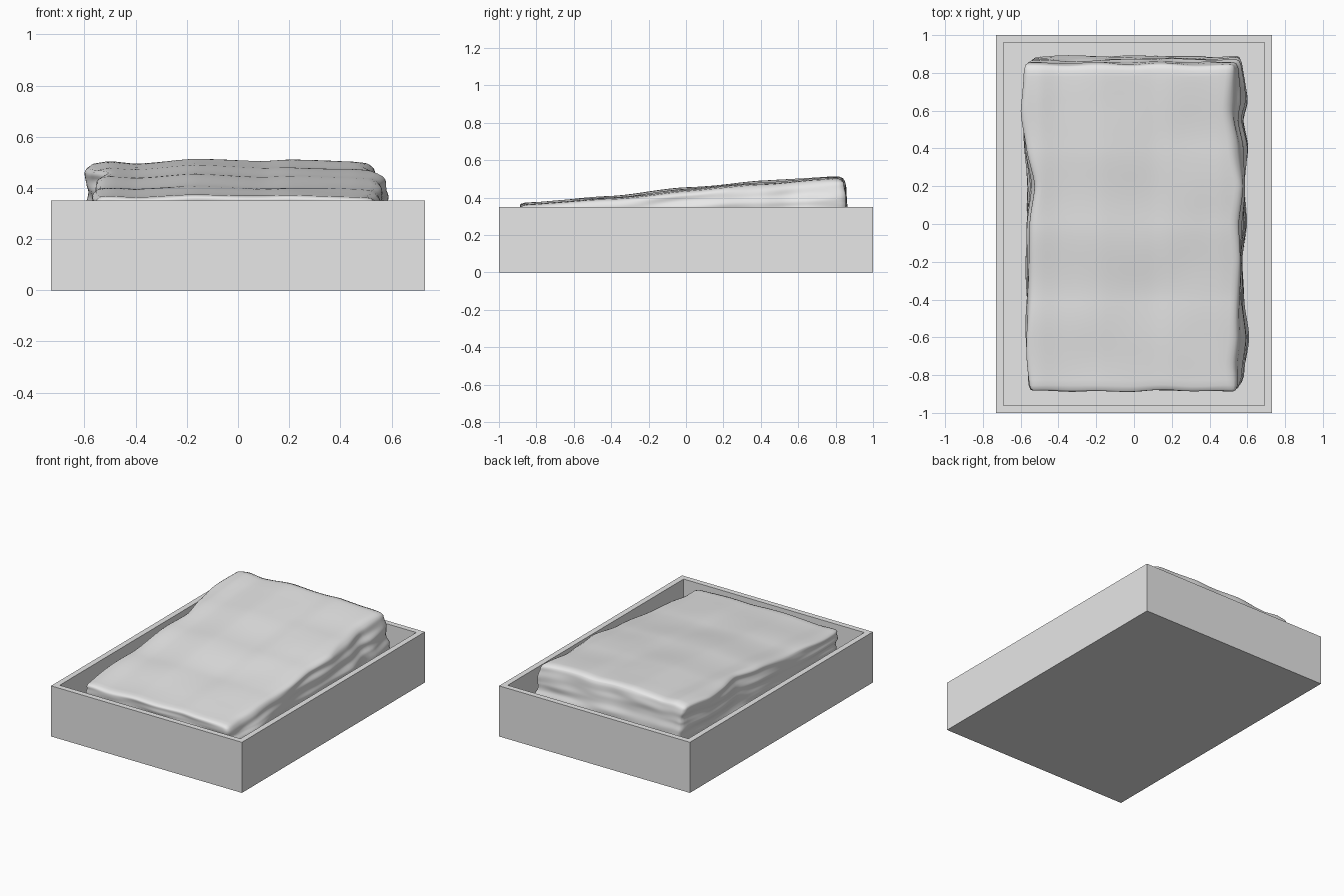
import bpy, bmesh, math
from mathutils import Vector, noise

if "Cube" in bpy.data.objects:
    bpy.data.objects.remove(bpy.data.objects["Cube"])

stone = bpy.data.materials.new("light grey")
stone.diffuse_color = (0.8, 0.8, 0.8, 1)
stone.use_nodes = True
stone.node_tree.nodes["Principled BSDF"].inputs["Base Color"].default_value = stone.diffuse_color


def add_object(name, bm):
    mesh = bpy.data.meshes.new(name)
    bm.normal_update()
    bm.to_mesh(mesh)
    bm.free()
    mesh.materials.append(stone)
    obj = bpy.data.objects.new(name, mesh)
    bpy.context.collection.objects.link(obj)
    return obj


def lerp(a, b, t):
    return a + (b - a) * t


def curve(points, s):
    """Smooth interpolation through (position, value) pairs."""
    if s <= points[0][0]:
        return points[0][1]
    for (a, va), (b, vb) in zip(points, points[1:]):
        if s <= b:
            t = (s - a) / (b - a)
            return lerp(va, vb, lerp(t, t * t * (3 - 2 * t), 0.5))
    return points[-1][1]


# Tray: box with its top face inset and pushed down to a thin floor
HX, HY, H, WALL, FLOOR = 0.73, 1.0, 0.35, 0.055, 0.055
bm = bmesh.new()
bmesh.ops.create_cube(bm, size=1)
for v in bm.verts:
    v.co = Vector((v.co.x * 2 * HX, v.co.y * 2 * HY, (v.co.z + 0.5) * H))
bm.normal_update()
top = max(bm.faces, key=lambda f: f.calc_center_median().z)
bmesh.ops.inset_region(bm, faces=[top], thickness=WALL)
ret = bmesh.ops.extrude_discrete_faces(bm, faces=[top])
for v in ret["faces"][0].verts:
    v.co.z = FLOOR
add_object("tray", bm)

# Slab outlines: x of each side against y, at the top edge and at the foot
LEFT_TOP = [(-.88, -.555), (-.6, -.57), (-.2, -.56), (0, -.555), (.2, -.525),
            (.4, -.57), (.6, -.6), (.84, -.585)]
LEFT_FOOT = [(-.88, -.54), (-.4, -.56), (-.2, -.57), (.2, -.56), (.45, -.575),
             (.6, -.57), (.9, -.54)]
RIGHT_TOP = [(-.88, .535), (-.75, .52), (-.6, .54), (-.2, .56), (0, .54),
             (.2, .575), (.4, .54), (.6, .505), (.84, .53)]
RIGHT_FOOT = [(-.88, .55), (-.8, .58), (-.6, .605), (-.4, .58), (-.2, .57),
              (0, .59), (.2, .58), (.4, .605), (.55, .575), (.65, .6), (.9, .56)]
# Height of the sloping top along y, and its ripple across x
TOP_Z = [(-.88, .372), (-.4, .405), (0, .45), (.4, .485), (.8, .513), (.86, .51)]
RIPPLE = [(-.58, -.02), (-.5, -.008), (-.4, -.016), (-.17, .004), (.1, -.008),
          (.2, -.003), (.45, -.012), (.55, -.022)]

# Slab: dense box, rounded edges, then bent to the outlines with layered sides
HALF, R = Vector((0.57, 0.87, 0.2)), 0.026
bm = bmesh.new()
bmesh.ops.create_cube(bm, size=2)
bmesh.ops.subdivide_edges(bm, edges=bm.edges[:], cuts=55, use_grid_fill=True)
for v in bm.verts:
    p = Vector([v.co[i] * HALF[i] for i in range(3)])
    core = Vector([max(-HALF[i] + R, min(HALF[i] - R, p[i])) for i in range(3)])
    d = p - core
    if d.length > R:
        p = core + d.normalized() * R
    u, w, t = [(p[i] / HALF[i] + 1) / 2 for i in range(3)]
    strata = noise.noise(Vector((p.x * 3, p.y * 3, p.z * 22)))
    ends = noise.noise(Vector((p.x * 5, 7.3, p.z * 9)))
    y = lerp(lerp(-.865, -.885, t) + ends * .01,
             lerp(.89, .845, t) + ends * .012, w)
    left = lerp(curve(LEFT_FOOT, y), curve(LEFT_TOP, y), t * t)
    right = lerp(curve(RIGHT_FOOT, y), curve(RIGHT_TOP, y), t ** 3)
    x = lerp(left, right, u) + strata * .014 * (2 * u - 1) ** 5
    y += strata * .01 * (2 * w - 1) ** 9
    z_top = curve(TOP_Z, y) + curve(RIPPLE, x) * lerp(.5, 1, w)
    z_top += noise.noise(Vector((x * 3, y * 3, 2.1))) * .006
    v.co = Vector((x, y, lerp(FLOOR, z_top, t)))
slab = add_object("stone_slab", bm)
for poly in slab.data.polygons:
    poly.use_smooth = True
slab.data.set_sharp_from_angle(angle=math.radians(45))
